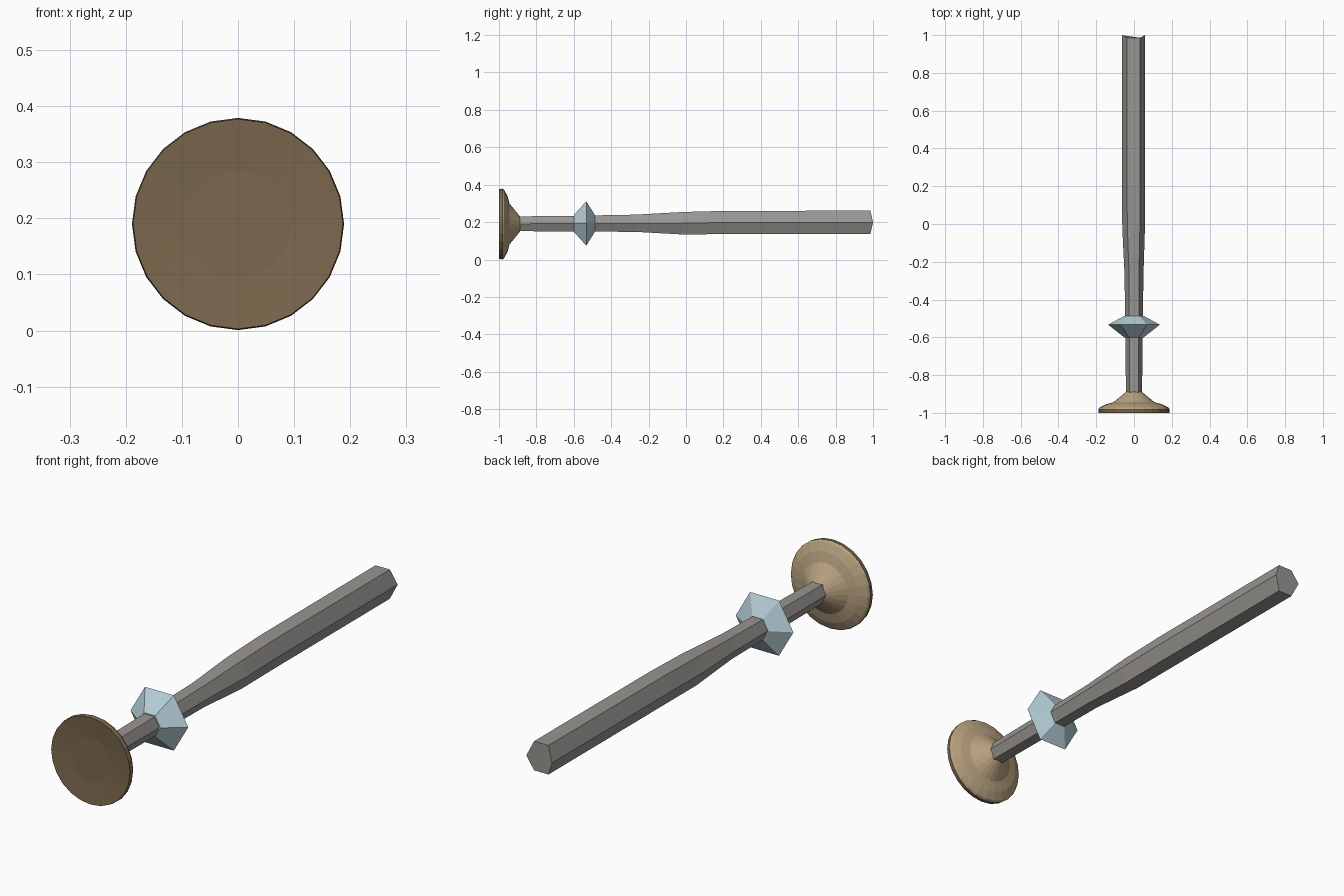
import bpy, math

if "Cube" in bpy.data.objects:
    bpy.data.objects.remove(bpy.data.objects["Cube"])

def material(name, srgb):
    m = bpy.data.materials.new(name)
    m.diffuse_color = [((c / 255 + 0.055) / 1.055) ** 2.4 for c in srgb] + [1]
    m.use_nodes = True
    m.node_tree.nodes["Principled BSDF"].inputs["Base Color"].default_value = m.diffuse_color
    return m

tan = material("tan wood", (184, 162, 128))
brown = material("dark brown", (124, 104, 78))
grey = material("warm grey", (152, 149, 145))
blue = material("pale blue", (182, 207, 216))

def loft(name, rings, mats, face_mats=None):
    """Skin a list of equal-length rings along y and cap both ends."""
    n = len(rings[0])
    verts = [p for ring in rings for p in ring]
    faces, idx = [], []
    for r in range(len(rings) - 1):
        for i in range(n):
            j = (i + 1) % n
            faces.append((r * n + i, r * n + j, (r + 1) * n + j, (r + 1) * n + i))
            idx.append(face_mats[r] if face_mats else 0)
    last = (len(rings) - 1) * n
    faces.append(tuple(reversed(range(n))))
    idx.append(0)
    faces.append(tuple(range(last, last + n)))
    idx.append(len(mats) - 1)
    me = bpy.data.meshes.new(name)
    # rings wind clockwise seen from the front, so flip faces outward
    me.from_pydata(verts, [], [f for f in faces])
    for m in mats:
        me.materials.append(m)
    for p, k in zip(me.polygons, idx):
        p.material_index = k
        p.use_smooth = False
    ob = bpy.data.objects.new(name, me)
    bpy.context.collection.objects.link(ob)
    return ob

def circle(n, r, y, zc):
    # wound so that +y is the outward end of the loft
    return [(r * math.cos(-2 * math.pi * i / n), y, zc + r * math.sin(-2 * math.pi * i / n))
            for i in range(n)]

def hexagon(y, side, flat, h, zc, xc=0.0, crease=0.0):
    pts = [(side, 0), (flat, -h), (-flat, -h), (-side, 0), (-flat, h), (flat, h)]
    return [(xc + x, y - (crease if z else 0), zc + z) for x, z in pts]

# flared end disc: shallow dished front, dark rim, tan cone behind
disc = [(0.095, -0.992), (0.187, -1.0), (0.189, -0.982), (0.183, -0.972),
        (0.150, -0.955), (0.108, -0.943), (0.036, -0.884)]
loft("end_disc", [circle(24, r, y, 0.19) for r, y in disc], [brown, tan],
     [0, 0, 1, 1, 1, 1])

# six-sided shaft, swelling into the grip
loft("shaft", [
    hexagon(-0.95, 0.042, 0.024, 0.039, 0.191),
    hexagon(-0.60, 0.046, 0.025, 0.042, 0.192),
    hexagon(-0.27, 0.050, 0.026, 0.046, 0.194),
    hexagon(-0.02, 0.060, 0.033, 0.060, 0.194, -0.002),
    hexagon(0.20, 0.061, 0.034, 0.062, 0.198, -0.003),
    hexagon(1.00, 0.061, 0.034, 0.0625, 0.199, -0.003, 0.014)], [grey])

# faceted collar
loft("collar", [circle(6, r, y, 0.193) for r, y in
                [(0.052, -0.60), (0.137, -0.533), (0.052, -0.487)]], [blue])
